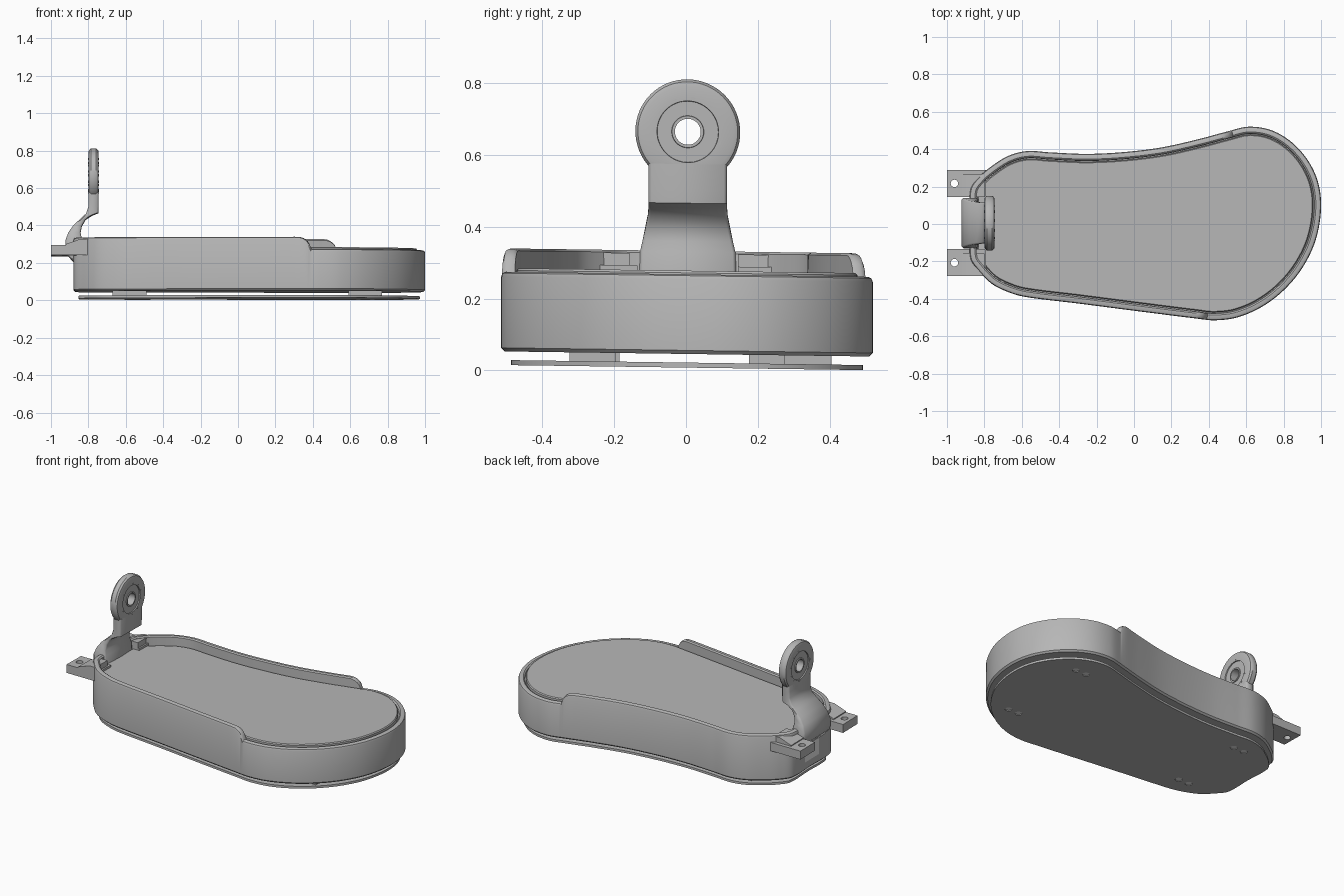
import bpy, bmesh, math
from mathutils import Vector

cube = bpy.data.objects.get("Cube")
if cube:
    bpy.data.objects.remove(cube, do_unlink=True)

TILT = 0.014   # the whole assembly leans slightly across its width


def material(name, value):
    m = bpy.data.materials.new(name)
    m.use_nodes = True
    colour = (value, value, value, 1)
    m.diffuse_color = colour
    m.node_tree.nodes["Principled BSDF"].inputs["Base Color"].default_value = colour
    return m


GREY = material("grey plastic", 0.47)
LIGHT = material("light grey", 0.8)


def finish(name, bm, mat=GREY, angle=35):
    bmesh.ops.recalc_face_normals(bm, faces=bm.faces)
    for v in bm.verts:
        v.co.z -= TILT * v.co.y
    me = bpy.data.meshes.new(name)
    bm.to_mesh(me)
    bm.free()
    ob = bpy.data.objects.new(name, me)
    bpy.context.collection.objects.link(ob)
    me.materials.append(mat)
    bpy.ops.object.select_all(action='DESELECT')
    ob.select_set(True)
    bpy.context.view_layer.objects.active = ob
    bpy.ops.object.shade_smooth_by_angle(angle=math.radians(angle))
    return ob


def loft(rings, caps=True, closed=False):
    bm = bmesh.new()
    rows = [[bm.verts.new(p) for p in r] for r in rings]
    pairs = list(zip(rows, rows[1:]))
    if closed:
        pairs.append((rows[-1], rows[0]))
    for a, b in pairs:
        for i in range(len(a)):
            j = (i + 1) % len(a)
            bm.faces.new((a[i], a[j], b[j], b[i]))
    if caps:
        bm.faces.new(rows[0])
        bm.faces.new(rows[-1])
    return bm


def prism(loops, z0, z1):
    """Flat plate: first loop is the border, the others are holes."""
    bm = bmesh.new()
    edges = []
    for loop in loops:
        vs = [bm.verts.new((x, y, z0)) for x, y in loop]
        edges += [bm.edges.new((vs[i - 1], vs[i])) for i in range(len(vs))]
    bmesh.ops.triangle_fill(bm, use_beauty=True, edges=edges, normal=(0, 0, 1))
    out = bmesh.ops.extrude_face_region(bm, geom=list(bm.faces))
    for g in out["geom"]:
        if isinstance(g, bmesh.types.BMVert):
            g.co.z = z1
    return bm


def circle(cx, cy, r, n=20):
    return [(cx + r * math.cos(2 * math.pi * i / n),
             cy + r * math.sin(2 * math.pi * i / n)) for i in range(n)]


def rect(x0, x1, y0, y1):
    return [(x0, y0), (x1, y0), (x1, y1), (x0, y1)]


# Sole-shaped outline, smoothed through a few key points
KEYS = [(1, .08), (.985, .22), (.93, .34), (.84, .44), (.73, .503), (.61, .52),
        (.5, .495), (.35, .455), (.15, .41), (-.05, .385), (-.25, .375),
        (-.45, .383), (-.57, .39), (-.67, .365), (-.76, .31), (-.83, .25),
        (-.875, .18), (-.875, 0), (-.875, -.18), (-.83, -.25), (-.76, -.32),
        (-.67, -.365), (-.58, -.39), (-.3, -.425), (.05, -.47), (.33, -.505),
        (.43, -.515), (.55, -.5), (.68, -.445), (.8, -.355), (.9, -.235), (.97, -.09)]


def smooth_closed(keys, steps=10):
    k = [Vector(p) for p in keys]
    n, out = len(k), []
    for i in range(n):
        a, b, c, d = k[i - 1], k[i], k[(i + 1) % n], k[(i + 2) % n]
        # tangents scaled to the span keep uneven spacing tidy
        span = (c - b).length
        t0 = (c - a).normalized() * span
        t1 = (d - b).normalized() * span
        for s in range(steps):
            t = s / steps
            out.append(b * (2 * t**3 - 3 * t**2 + 1) + t0 * (t**3 - 2 * t**2 + t)
                       + c * (3 * t**2 - 2 * t**3) + t1 * (t**3 - t**2))
    return out


OUTLINE = smooth_closed(KEYS)


def inset(d):
    n, out = len(OUTLINE), []
    for i in range(n):
        t = (OUTLINE[(i + 1) % n] - OUTLINE[i - 1]).normalized()
        out.append((OUTLINE[i].x - t.y * d, OUTLINE[i].y + t.x * d))
    return out


def rim_height(p):
    """High wall around heel and sides, rounding down to a low toe."""
    end = .385 if p.y < 0 else .52
    t = min(max((end - p.x) / .07, 0), 1)
    return .268 + .065 * math.sqrt(1 - (1 - t)**2)


def ring(d, z=None, drop=0):
    return [(x, y, z if z is not None else rim_height(p) - drop)
            for (x, y), p in zip(inset(d), OUTLINE)]


# Tray shell, pad and base plate
finish("tray_shell", loft([ring(.01, .046), ring(0, .056), ring(0, drop=.014),
                           ring(.004, drop=.004), ring(.013), ring(.028),
                           ring(.036, drop=.006), ring(.038, .25)]))
finish("foot_pad", loft([ring(.043, .245), ring(.043, .272), ring(.048, .278)]))

MOUNTS = [(.68, .34), (.68, -.26), (-.58, .24), (-.58, -.25)]
bolts = [(x + s * .037, y) for x, y in MOUNTS for s in (-1, 1)]
finish("base_plate", prism([inset(.027)[::2]] + [circle(x, y, .021) for x, y in bolts],
                           .008, .022))
for i, (x, y) in enumerate(bolts):
    finish(f"base_bolt_{i + 1}", prism([circle(x, y, .02)], .012, .05), LIGHT)
for i, (x, y) in enumerate(MOUNTS):
    finish(f"spacer_{i + 1}", prism([rect(x - .09, x + .09, y - .065, y + .065)], .02, .05))

# Heel panel
panel = loft([[(x, y, z) for y, z in ((-.07, .1), (.07, .1), (.07, .22), (-.07, .22))]
              for x in (-.879, -.86)])
finish("heel_panel", panel, LIGHT)

# Side tabs with screw holes and a sloping web into the wall
for side, name in ((1, "left"), (-1, "right")):
    cy = .005 + side * .212
    finish(f"{name}_tab", prism([rect(-1, -.79, cy - .072, cy + .072),
                                 circle(-.96, cy, .02)], .238, .291))
    web = [(-.92, .28), (-.92, .297), (-.84, .325), (-.8, .325), (-.8, .28)]
    finish(f"{name}_tab_web", loft([[(x, y, z) for x, z in web]
                                    for y in (cy - .072, cy + .05)]))

# Swept bracket: rear x, rear z, front x, front z, half width
SECTIONS = [(-.875, .20, -.83, .20, .135), (-.92, .25, -.83, .25, .135),
            (-.922, .32, -.835, .33, .133), (-.908, .36, -.842, .36, .126),
            (-.88, .40, -.835, .395, .118), (-.842, .435, -.815, .43, .111),
            (-.812, .463, -.78, .453, .109), (-.80, .50, -.747, .466, .109),
            (-.80, .54, -.745, .50, .109), (-.80, .575, -.745, .575, .109)]
CY = .005
rings = []
for xa, za, xb, zb, w in SECTIONS:
    e = .008
    rings.append([(xa, CY - w + e, za), (xa, CY + w - e, za),
                  (xa + e, CY + w, za), (xb - e, CY + w, zb),
                  (xb, CY + w - e, zb), (xb, CY - w + e, zb),
                  (xb - e, CY - w, zb), (xa + e, CY - w, za)])
finish("bracket_arm", loft(rings), angle=50)

# Bracket eye: a turned ring with a shallow recess and hub on both faces
half = [(.036, .026), (.044, .026), (.045, .021), (.085, .021), (.086, .0275),
        (.128, .0275), (.139, .024), (.146, .014)]
profile = half + [(r, -x) for r, x in reversed(half)]
SEG, EX, EZ = 64, -.7725, .665
turned = []
for i in range(SEG):
    a = 2 * math.pi * i / SEG
    turned.append([(EX + x, CY + r * math.sin(a), EZ + r * math.cos(a)) for r, x in profile])
finish("bracket_eye", loft(turned, caps=False, closed=True))

# Index marks around the eye
for i in range(11):
    a = 2 * math.pi * (i + .3) / 11
    marks = []
    for x in (EX - .0285, EX + .0285):
        marks.append([(x, CY + r * math.sin(a + da), EZ + r * math.cos(a + da))
                      for r, da in ((.094, -.06), (.097, -.06), (.097, .06), (.094, .06))])
    finish(f"eye_mark_{i + 1}", loft(marks))
